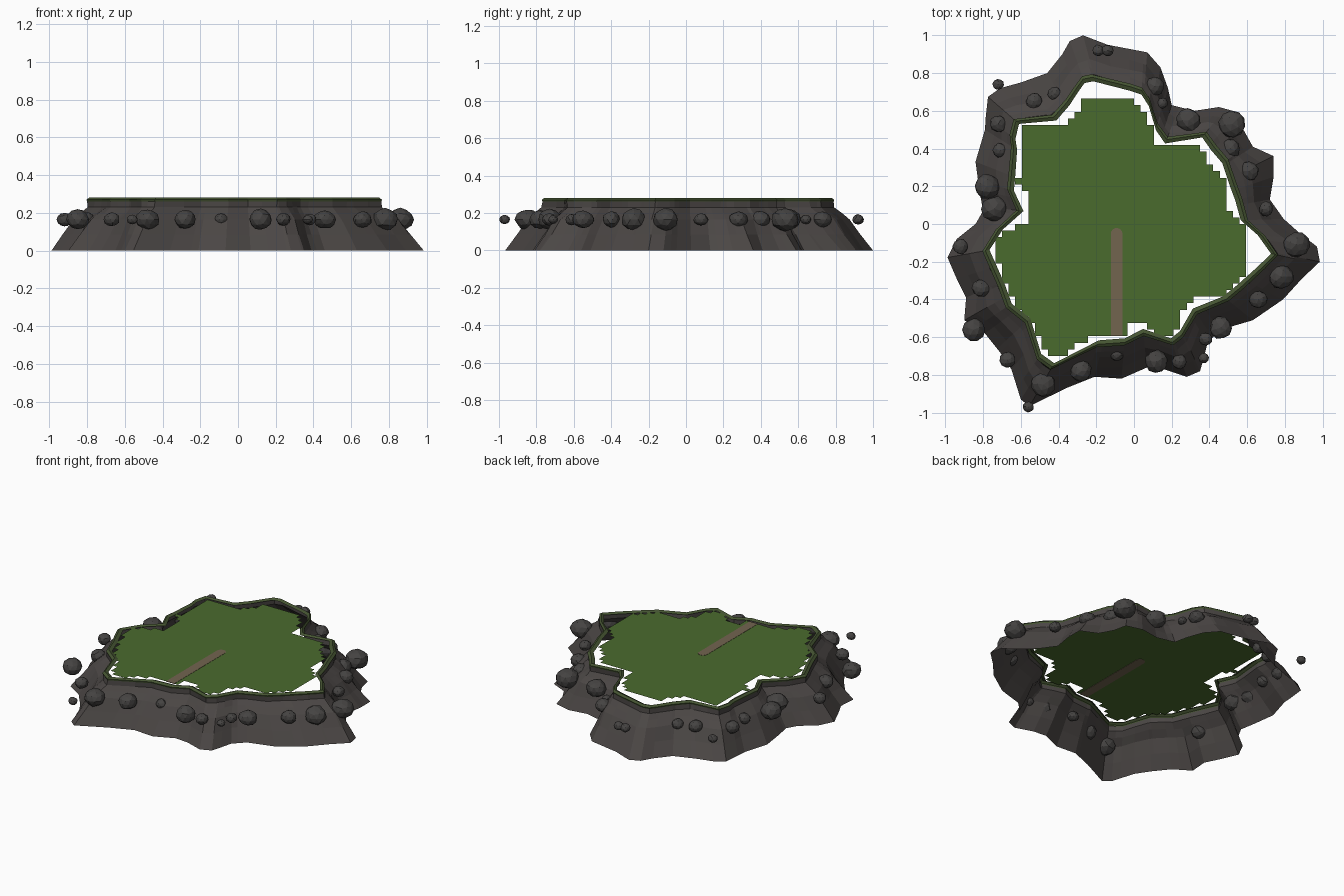
import bpy, bmesh, math, random
from mathutils import Vector

random.seed(7)
default = bpy.data.objects.get("Cube")
if default:
    bpy.data.objects.remove(default, do_unlink=True)


def material(name, colour):
    mat = bpy.data.materials.new(name)
    mat.use_nodes = True
    mat.diffuse_color = (*colour, 1)
    shader = next(n for n in mat.node_tree.nodes if n.type == "BSDF_PRINCIPLED")
    shader.inputs["Base Color"].default_value = (*colour, 1)
    shader.inputs["Roughness"].default_value = 0.9
    return mat


def finish(bm, name, mat):
    mesh = bpy.data.meshes.new(name)
    bm.to_mesh(mesh)
    bm.free()
    mesh.materials.append(mat)
    obj = bpy.data.objects.new(name, mesh)
    bpy.context.collection.objects.link(obj)
    return obj


cliff_grey = material("cliff_grey", (.07, .062, .059))
boulder_grey = material("boulder_grey", (.06, .057, .055))
rim_green = material("rim_green", (.06, .09, .032))
grass_green = material("grass_green", (.068, .145, .027))
path_brown = material("path_brown", (.17, .128, .078))

# Cliff foot and cliff top outlines, clockwise from the back
foot = [
    (-.27, 1), (-.14, .95), (.07, .91), (.14, .83), (.18, .72), (.2, .63),
    (.32, .6), (.45, .62), (.56, .59), (.58, .5), (.63, .41), (.74, .36),
    (.74, .25), (.72, .13), (.79, .03), (.88, -.05), (.97, -.12), (.985, -.2),
    (.89, -.29), (.79, -.4), (.63, -.51), (.46, -.56), (.39, -.63), (.37, -.71),
    (.35, -.78), (.28, -.81), (.16, -.77), (.07, -.76), (-.06, -.82),
    (-.21, -.81), (-.36, -.87), (-.55, -.97), (-.6, -.93), (-.65, -.77),
    (-.71, -.68), (-.79, -.58), (-.9, -.51), (-.89, -.39), (-.94, -.29),
    (-.99, -.18), (-.94, -.08), (-.84, 0), (-.8, .07), (-.82, .18), (-.84, .33),
    (-.79, .5), (-.78, .67), (-.71, .72), (-.6, .75), (-.46, .8), (-.38, .9),
    (-.34, .97)]
crest = [
    (-.27, .76), (-.22, .77), (-.02, .72), (.04, .7), (.08, .64), (.12, .51),
    (.17, .44), (.37, .47), (.42, .4), (.48, .33), (.52, .21), (.55, .13),
    (.58, .02), (.67, -.06), (.74, -.16), (.67, -.23), (.56, -.33), (.49, -.39),
    (.32, -.46), (.25, -.58), (.2, -.62), (.05, -.57), (-.05, -.62),
    (-.19, -.63), (-.43, -.75), (-.5, -.7), (-.56, -.51), (-.66, -.43),
    (-.7, -.32), (-.78, -.14), (-.71, -.03), (-.6, .07), (-.65, .18),
    (-.63, .39), (-.64, .46), (-.62, .54), (-.42, .56), (-.35, .64)]


def edges_of(polygon):
    return zip(polygon, polygon[1:] + polygon[:1])


def reach(polygon, angle):
    """Distance from the centre to the outline in one direction."""
    dx, dy = math.cos(angle), math.sin(angle)
    best = 0
    for (ax, ay), (bx, by) in edges_of(polygon):
        ex, ey = bx - ax, by - ay
        slant = dx * ey - dy * ex
        if abs(slant) > 1e-9:
            along = (ax * dy - ay * dx) / slant
            if -1e-6 <= along <= 1 + 1e-6:
                best = max(best, (ax * ey - ay * ex) / slant)
    return best


# Directions through every corner of both outlines, near duplicates dropped
angles = []
for angle in sorted(math.atan2(y, x) for x, y in foot + crest):
    if not angles or angle - angles[-1] > .01:
        angles.append(angle)
spans = [(a, reach(foot, a), reach(crest, a)) for a in angles]


def ring_skin(name, profile, mat):
    """Loft from foot to crest; rows are height, blend, outward offset, jitter."""
    bm = bmesh.new()
    rings = []
    for height, blend, offset, jitter in profile:
        ring = []
        for angle, low, high in spans:
            r = low + (high - low) * blend + offset + random.uniform(-jitter, jitter)
            ring.append(bm.verts.new((r * math.cos(angle), r * math.sin(angle), height)))
        rings.append(ring)
    for low, high in zip(rings, rings[1:]):
        for i in range(len(spans)):
            j = (i + 1) % len(spans)
            bm.faces.new((low[i], low[j], high[j], high[i]))
    return finish(bm, name, mat)


# Open sloping cliff with a rough ledge, and its grassy lip
ring_skin("cliff_wall", [(0, 0, 0, 0), (.085, .29, 0, .004), (.165, .54, 0, .006),
                         (.2, .74, 0, .006), (.23, .9, 0, .004),
                         (.26, 1, .02, 0)], cliff_grey)
ring_skin("grass_rim", [(.26, 1, .02, 0), (.27, 1, .024, 0), (.281, 1, .008, 0),
                        (.272, 1, -.014, 0)], rim_green)

# Stepped lawn: square cells kept where they fall inside its border
border = [
    (-.28, .67), (0, .67), (.07, .56), (.1, .5), (.1, .42), (.35, .42),
    (.39, .33), (.49, .22), (.49, .08), (.6, 0), (.6, -.24), (.49, -.38),
    (.33, -.38), (.24, -.48), (.24, -.57), (.17, -.6), (.07, -.56), (.06, -.53),
    (-.03, -.53), (-.06, -.6), (-.24, -.6), (-.39, -.7), (-.46, -.7),
    (-.53, -.56), (-.6, -.45), (-.67, -.38), (-.7, -.23), (-.74, -.15),
    (-.74, -.07), (-.63, -.02), (-.56, 0), (-.56, .14), (-.6, .2), (-.64, .21),
    (-.64, .24), (-.6, .25), (-.6, .49), (-.56, .53), (-.35, .53), (-.28, .6)]


def inside(point, polygon):
    hit = False
    for (ax, ay), (bx, by) in edges_of(polygon):
        if (ay > point.y) != (by > point.y):
            if point.x < ax + (point.y - ay) * (bx - ax) / (by - ay):
                hit = not hit
    return hit


lawn_height = .272
bm = bmesh.new()
bmesh.ops.create_grid(bm, x_segments=44, y_segments=44, size=.77)
outside = [f for f in bm.faces if not inside(f.calc_center_median(), border)]
bmesh.ops.delete(bm, geom=outside, context="FACES")
lawn = finish(bm, "lawn", grass_green)
lawn.location.z = lawn_height

# Thin path plate with a rounded end, showing on both sides of the lawn
bm = bmesh.new()
half, centre, front, back = .031, -.092, -.595, -.052
points = [(centre - half, front), (centre + half, front)]
for step in range(9):
    angle = math.pi * step / 8
    points.append((centre + half * math.cos(angle), back + half * math.sin(angle)))
plate = bm.faces.new([bm.verts.new((x, y, lawn_height - .0015)) for x, y in points])
extruded = bmesh.ops.extrude_face_region(bm, geom=[plate], use_keep_orig=True)
top = [g for g in extruded["geom"] if isinstance(g, bmesh.types.BMVert)]
bmesh.ops.translate(bm, verts=top, vec=(0, 0, .003))
bmesh.ops.recalc_face_normals(bm, faces=bm.faces)
finish(bm, "path", path_brown)

# Lumpy boulders lodged around the cliff: x, y, radius
boulders = [
    (-.19, .92, .03), (-.14, .92, .03), (-.72, .74, .028), (-.53, .65, .042),
    (-.42, .69, .036), (-.72, .53, .043), (-.71, .39, .038), (-.78, .2, .06),
    (-.74, .08, .062), (-.92, -.12, .04), (-.81, -.34, .046), (-.85, -.56, .058),
    (-.67, -.72, .04), (-.56, -.97, .028), (-.48, -.85, .06), (-.28, -.78, .055),
    (-.09, -.69, .034), (.12, -.73, .06), (.24, -.73, .036), (.38, -.61, .033),
    (.37, -.71, .025), (.46, -.55, .053), (.66, -.4, .046), (.78, -.28, .064),
    (.86, -.11, .066), (.7, .08, .036), (.61, .28, .046), (.51, .4, .05),
    (.52, .53, .068), (.29, .55, .06), (.11, .73, .046), (.15, .64, .027)]
for number, (x, y, radius) in enumerate(boulders, start=1):
    bm = bmesh.new()
    bmesh.ops.create_icosphere(bm, subdivisions=2, radius=radius)
    stretch = Vector((random.uniform(1, 1.12), random.uniform(1, 1.12), .92))
    for v in bm.verts:
        v.co = v.co * stretch * random.uniform(.94, 1.06)
    boulder = finish(bm, f"boulder_{number}", boulder_grey)
    boulder.location = (x, y, .165)
    boulder.rotation_euler.z = random.uniform(0, math.tau)
